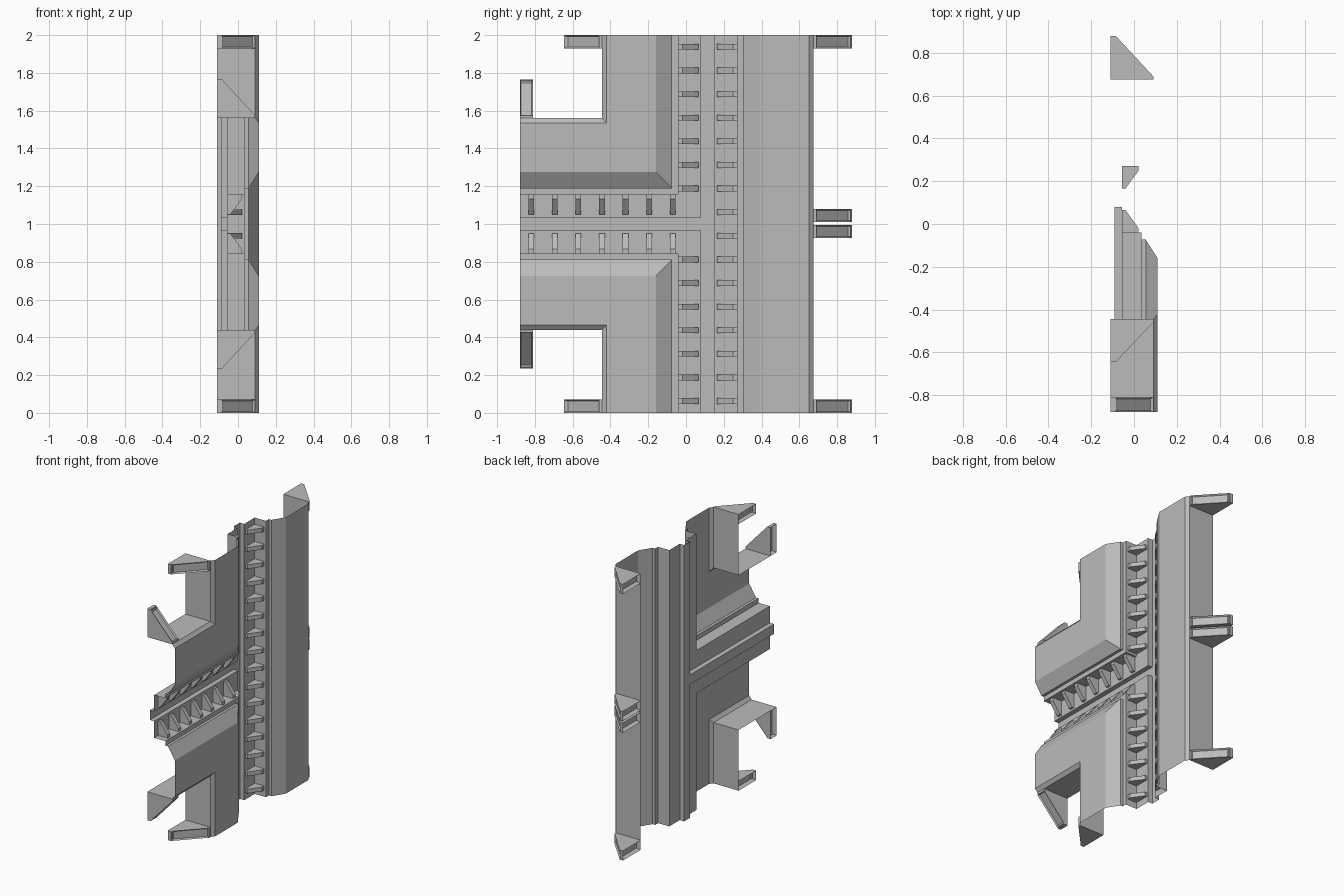
import bpy, bmesh
from mathutils import Vector

if "Cube" in bpy.data.objects:
    bpy.data.objects.remove(bpy.data.objects["Cube"])

grey = bpy.data.materials.new("panel grey")
grey.diffuse_color = (0.5, 0.5, 0.5, 1)
grey.use_nodes = True
grey.node_tree.nodes["Principled BSDF"].inputs["Base Color"].default_value = grey.diffuse_color


def finish(name, bm):
    me = bpy.data.meshes.new(name)
    bm.to_mesh(me)
    bm.free()
    me.materials.append(grey)
    ob = bpy.data.objects.new(name, me)
    bpy.context.collection.objects.link(ob)
    return ob


def sheet(name, rails):
    """Open sheet joining rails of equal length, facing +x."""
    bm = bmesh.new()
    rows = [[bm.verts.new(p) for p in r] for r in rails]
    for a, b in zip(rows, rows[1:]):
        for i in range(len(a) - 1):
            bm.faces.new((a[i], a[i + 1], b[i + 1], b[i]))
    bm.normal_update()
    if sum(f.normal.x * f.calc_area() for f in bm.faces) < 0:
        bmesh.ops.reverse_faces(bm, faces=bm.faces[:])
    return finish(name, bm)


def add_prism(bm, pts, vec):
    """Solid prism from a polygon and an extrusion vector; returns its side faces."""
    vec = Vector(vec)
    a = [bm.verts.new(p) for p in pts]
    b = [bm.verts.new(Vector(p) + vec) for p in pts]
    n = len(a)
    sides = [bm.faces.new((a[i], a[(i + 1) % n], b[(i + 1) % n], b[i])) for i in range(n)]
    caps = [bm.faces.new(a[::-1]), bm.faces.new(b)]
    bmesh.ops.recalc_face_normals(bm, faces=sides + caps)
    return sides


# Cross-section: distance outward from the channel wall, and depth x
PROFILE = [(-.12, -.09), (-.12, -.055), (0, -.055), (0, .035), (.033, .035),
           (.033, .055), (.12, .11), (.38, .11), (.405, .09), (.405, -.11)]
WALL_Y, BACK_Y, HALF_Z, END_Y = -.04, .27, .155, -.88

# Straight back panel
sheet("back_panel", [[(x, BACK_Y + d, 0), (x, BACK_Y + d, 2)] for d, x in PROFILE])

# Mitred corner panels above and below the branch
for name, s in (("upper_corner_panel", 1), ("lower_corner_panel", -1)):
    sheet(name, [[(x, WALL_Y - d, 1 + s),
                  (x, WALL_Y - d, 1 + s * (HALF_Z + d)),
                  (x, END_Y, 1 + s * (HALF_Z + d))] for d, x in PROFILE])

# Groove floors
sheet("trunk_groove_floor", [[(-.09, y, 0), (-.09, y, 2)] for y in (.08, .15)])
sheet("branch_groove_floor", [[(-.09, END_Y, z), (-.09, .08, z)] for z in (.965, 1.035)])

# Wedge ribs: distance from the channel wall, and depth x
RIB = [(0, -.055), (0, .02), (.022, .02), (.105, -.04), (.105, -.055)]
T = .03

bm = bmesh.new()
for i in range(16):
    z = .0625 + .125 * i - T / 2
    add_prism(bm, [(x, BACK_Y - d, z) for d, x in RIB], (0, 0, T))
    if i not in (7, 8):
        add_prism(bm, [(x, WALL_Y + d, z) for d, x in RIB], (0, 0, T))
finish("trunk_ribs", bm)

bm = bmesh.new()
for i in range(7):
    y = -.82 + .125 * i - T / 2
    for s in (1, -1):
        add_prism(bm, [(x, y, 1 + s * (HALF_Z - d)) for d, x in RIB], (0, T, 0))
finish("branch_ribs", bm)

# Triangular brackets: distance from the outer wall, and depth x
BRACKET = [(0, -.11), (0, .09), (.015, .09), (.2, -.085), (.2, -.11)]
W = .07


def bracket(name, place, vec):
    bm = bmesh.new()
    sides = add_prism(bm, [place(d, x) for d, x in BRACKET], vec)
    # recessed sloping face and hollow back
    for face, depth in ((sides[2], -.01), (sides[4], -.03)):
        bmesh.ops.inset_region(bm, faces=[face], thickness=.011, depth=0)
        bmesh.ops.translate(bm, verts=face.verts[:], vec=face.normal * depth)
    finish(name, bm)


for n, z in enumerate((0, .925, 1.01, 1.93)):
    bracket(f"back_bracket_{n}", lambda d, x: (x, .675 + d * 1.02, z), (0, 0, W))
for n, z in enumerate((0, 1.93)):
    bracket(f"front_bracket_{n}", lambda d, x: (x, -.445 - d, z), (0, 0, W))
for n, s in enumerate((1, -1)):
    bracket(f"branch_bracket_{n}", lambda d, x: (x, END_Y, 1 + s * (.56 + d * 1.03)), (0, W, 0))
